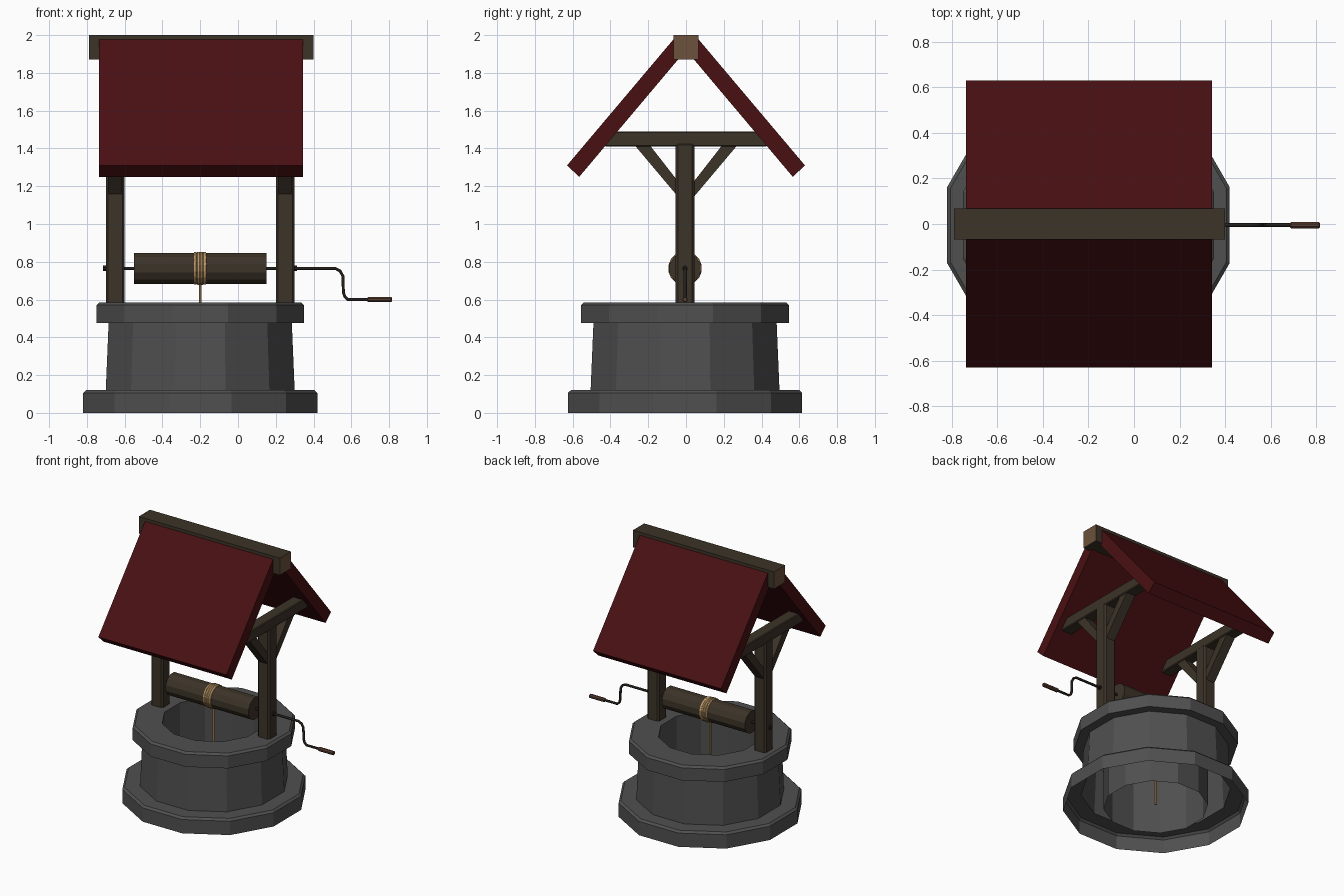
import bpy, bmesh, math
from mathutils import Vector, Matrix

if "Cube" in bpy.data.objects:
    bpy.data.objects.remove(bpy.data.objects["Cube"])

CX, CY = -0.20, -0.005          # axis of the well


def mat(name, r, g, b):
    m = bpy.data.materials.new(name)
    m.diffuse_color = (r, g, b, 1)
    m.use_nodes = True
    m.node_tree.nodes["Principled BSDF"].inputs["Base Color"].default_value = m.diffuse_color
    return m


STONE = mat("grey stone", .08, .08, .08)
WOOD = mat("dark wood", .045, .033, .021)
GRAIN = mat("end grain", .15, .083, .045)
ROOF = mat("dark red roof", .066, .005, .006)
ROPE = mat("tan rope", .50, .31, .13)
IRON = mat("dark iron", .018, .014, .011)
GRIP = mat("brown grip", .10, .047, .028)


def finish(name, bm, *mats):
    bmesh.ops.recalc_face_normals(bm, faces=bm.faces)
    me = bpy.data.meshes.new(name)
    bm.to_mesh(me)
    bm.free()
    for m in mats:
        me.materials.append(m)
    ob = bpy.data.objects.new(name, me)
    bpy.context.collection.objects.link(ob)
    return ob


def box(name, lo, hi, *mats, bevel=0):
    lo, hi = Vector(lo), Vector(hi)
    bm = bmesh.new()
    bmesh.ops.create_cube(bm, size=1)
    for v in bm.verts:
        v.co = (lo + hi) / 2 + v.co * (hi - lo)
    if bevel:
        bmesh.ops.bevel(bm, geom=bm.edges[:], offset=bevel, segments=1, affect='EDGES')
    return finish(name, bm, *mats)


def prism_x(name, yz, x0, x1, m):
    """Extrude a y-z outline along x."""
    bm = bmesh.new()
    f = bm.faces.new([bm.verts.new((x0, y, z)) for y, z in yz])
    r = bmesh.ops.extrude_face_region(bm, geom=[f])
    for v in r["geom"]:
        if isinstance(v, bmesh.types.BMVert):
            v.co.x = x1
    return finish(name, bm, m)


def lathe(name, profile, n, matrix, m):
    """Spin (flat-to-centre distance, height) points into an n-sided form."""
    bm = bmesh.new()
    k, rings = 1 / math.cos(math.pi / n), []
    for r, h in profile:
        ring = []
        for i in range(n):
            a = 2 * math.pi * (i + .5) / n
            ring.append(bm.verts.new(matrix @ Vector((r * k * math.cos(a), r * k * math.sin(a), h))))
        rings.append(ring)
    for a, b in zip(rings, rings[1:]):
        for i in range(n):
            j = (i + 1) % n
            bm.faces.new((a[i], a[j], b[j], b[i]))
    return finish(name, bm, m)


def lathe_x(name, profile, n, m, y=CY, z=.765):
    """Lathe along the x axis; heights are x positions, ends at radius ~0."""
    return lathe(name, profile, n, Matrix.Translation((0, y, z)) @ Matrix.Rotation(math.pi / 2, 4, 'Y'), m)


def rod_x(name, x0, x1, r, n, m, z=.765, chamfer=0):
    c = chamfer
    return lathe_x(name, [(1e-4, x0), (r - c, x0), (r, x0 + c + 1e-4), (r, x1 - c - 1e-4),
                          (r - c, x1), (1e-4, x1)], n, m, z=z)


# Stone well: base, wall, rim and inner shaft, open underneath
lathe("stone_well", [(.62, 0), (.62, .105), (.605, .12), (.50, .12), (.485, .475), (.55, .475),
                     (.55, .57), (.535, .585), (.35, .585), (.35, 0)],
      12, Matrix.Translation((CX, CY, 0)), STONE)

# Posts, cross beams and diagonal braces on both sides
for side, x in (("left", -.65), ("right", .25)):
    box(side + "_post", (x - .05, CY - .05, .56), (x + .05, CY + .05, 1.43), WOOD, bevel=.012)
    box(side + "_cross_beam", (x - .045, -.43, 1.41), (x + .045, .43, 1.49), WOOD, bevel=.006)
    for part, s in (("front", -1), ("back", 1)):
        prism_x(f"{side}_{part}_brace",
                [(s * .03, 1.13), (s * .03, 1.21), (s * .19, 1.415), (s * .27, 1.415)],
                x - .037, x + .037, WOOD)

# Roof slabs
for part, s in (("front", -1), ("back", 1)):
    prism_x(part + "_roof", [(s * .63, 1.31), (s * .565, 1.25), (s * .03, 1.885), (s * .06, 1.985)],
            -.737, .343, ROOF)

# Ridge beam with lighter end grain
ridge = box("ridge_beam", (-.79, -.067, 1.87), (.40, .067, 2.0), WOOD, GRAIN)
for p in ridge.data.polygons:
    p.material_index = int(abs(p.normal.x) > .9)

# Windlass drum and axle hubs
rod_x("drum", -.55, .15, .082, 12, WOOD)
rod_x("left_axle_cap", -.715, -.695, .014, 8, IRON)
rod_x("right_axle_cap", .295, .312, .014, 8, IRON)

# Rope coils and hanging rope
coil = [(.078, -.236)]
for i in range(4):
    x = -.227 + i * .0175
    r = .088 if i in (1, 2) else .086
    coil += [(r, x - .005), (r, x + .005), (r - .003, x + .00875)]
coil[-1] = (.078, -.166)
lathe_x("rope_coils", coil, 16, ROPE)
lathe("hanging_rope", [(1e-4, .02), (.007, .02), (.007, .70), (1e-4, .70)], 6,
      Matrix.Translation((CX, CY, 0)), ROPE)

# Axle and crank as one bent rod
cu = bpy.data.curves.new("crank", 'CURVE')
cu.dimensions = '3D'
cu.bevel_depth, cu.bevel_resolution, cu.use_fill_caps = .009, 1, True
path = [(-.71, .765), (.515, .765), (.54, .752), (.555, .725), (.558, .64), (.565, .615), (.582, .60), (.70, .60)]
sp = cu.splines.new('POLY')
sp.points.add(len(path) - 1)
for p, (x, z) in zip(sp.points, path):
    p.co = (x, CY, z, 1)
cu.materials.append(IRON)
bpy.context.collection.objects.link(bpy.data.objects.new("crank", cu))

# Crank handle grip
rod_x("crank_grip", .685, .815, .014, 8, GRIP, z=.60, chamfer=.004)
